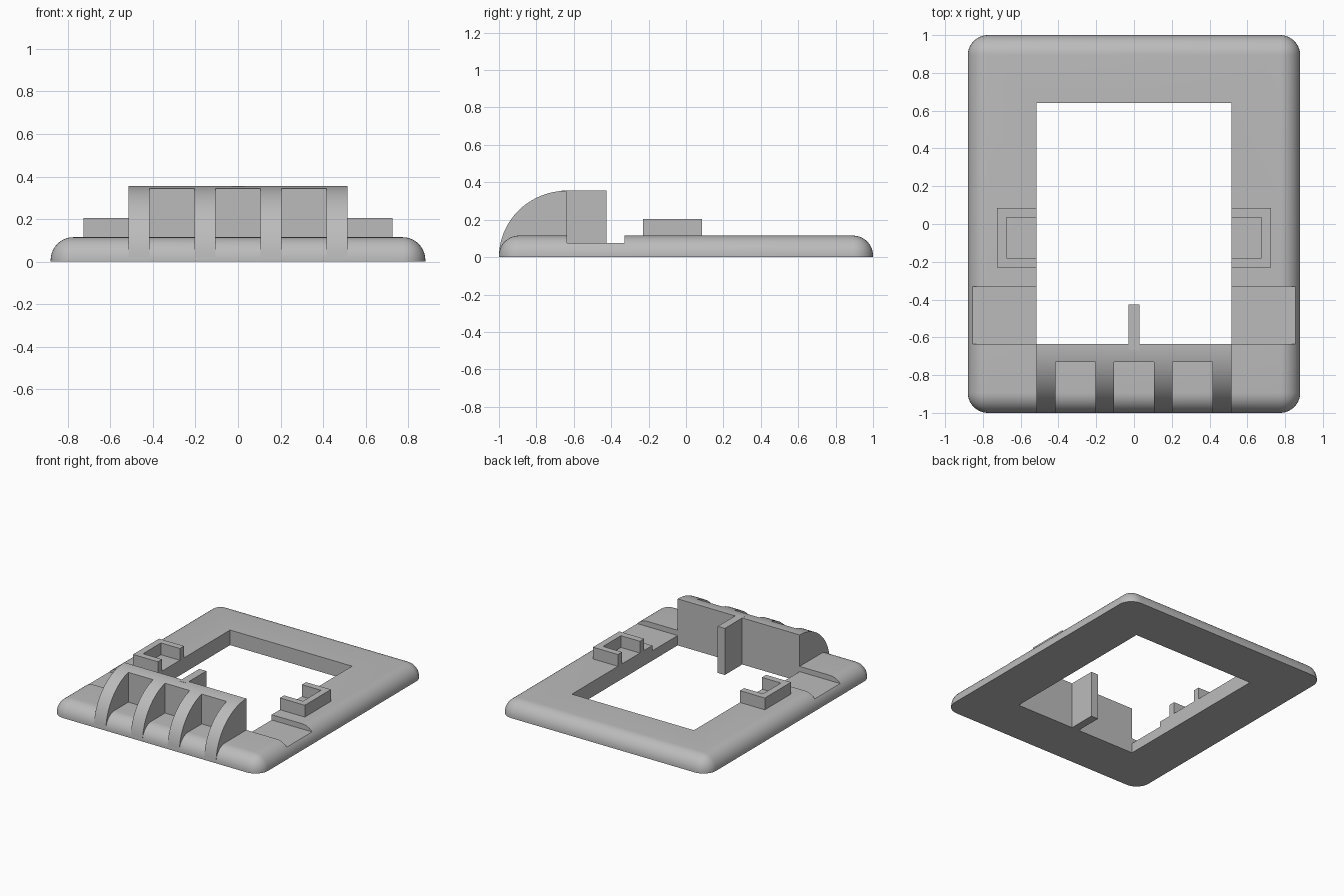
import bpy, bmesh, math

cube = bpy.data.objects.get("Cube")
if cube:
    bpy.data.objects.remove(cube, do_unlink=True)

grey = bpy.data.materials.new("light grey")
grey.use_nodes = True
colour = (0.5, 0.5, 0.5, 1)
grey.diffuse_color = colour
grey.node_tree.nodes["Principled BSDF"].inputs["Base Color"].default_value = colour

PLATE_TOP = 0.115
HOOD_TOP = 0.355
OPEN_X = 0.515
OPEN_FRONT, OPEN_BACK = -0.635, 0.64


def finish(name, bm):
    bmesh.ops.recalc_face_normals(bm, faces=bm.faces)
    mesh = bpy.data.meshes.new(name)
    bm.to_mesh(mesh)
    bm.free()
    mesh.materials.append(grey)
    obj = bpy.data.objects.new(name, mesh)
    bpy.context.collection.objects.link(obj)
    return obj


def box_mesh(x, y, z):
    bm = bmesh.new()
    bmesh.ops.create_cube(bm, size=1)
    for v in bm.verts:
        v.co = [r[0] if c < 0 else r[1] for c, r in zip(v.co, (x, y, z))]
    return bm


def box(name, x, y, z):
    return finish(name, box_mesh(x, y, z))


def extrude(name, points, offset):
    bm = bmesh.new()
    face = bm.faces.new([bm.verts.new(p) for p in points])
    moved = bmesh.ops.extrude_face_region(bm, geom=[face])["geom"]
    verts = [g for g in moved if isinstance(g, bmesh.types.BMVert)]
    bmesh.ops.translate(bm, verts=verts, vec=offset)
    return finish(name, bm)


def activate(obj):
    bpy.ops.object.select_all(action='DESELECT')
    obj.select_set(True)
    bpy.context.view_layer.objects.active = obj


def cut(obj, *cutters):
    activate(obj)
    for cutter in cutters:
        mod = obj.modifiers.new("cut", 'BOOLEAN')
        mod.operation = 'DIFFERENCE'
        mod.solver = 'EXACT'
        mod.object = cutter
        bpy.ops.object.modifier_apply(modifier=mod.name)
        bpy.data.objects.remove(cutter, do_unlink=True)


def smooth(obj):
    activate(obj)
    bpy.ops.object.shade_smooth_by_angle(angle=math.radians(30))


# Base frame: rounded slab with a rectangular opening and two side recesses
bm = box_mesh((-0.88, 0.88), (-1, 1), (0, PLATE_TOP))
edges = [e for e in bm.edges if max(v.co.z for v in e.verts) > 0.01]
bmesh.ops.bevel(bm, geom=edges, offset=0.107, segments=10, profile=0.5,
                affect='EDGES')
frame = finish("base_frame", bm)
cut(frame,
    box("opening_cutter", (-OPEN_X, OPEN_X), (OPEN_FRONT, OPEN_BACK), (-1, 1)),
    box("recess_cutter_left", (0.4, 1), (OPEN_FRONT, -0.33), (0.075, 1)),
    box("recess_cutter_right", (-1, -0.4), (OPEN_FRONT, -0.33), (0.075, 1)))
smooth(frame)

# Front hood: quarter-round body with three pockets that leave four ribs
steps = 32
profile = [(-OPEN_X, OPEN_FRONT, 0.02)]
for i in range(steps + 1):
    a = math.radians(3.5 + 86.5 * i / steps)
    profile.append((-OPEN_X, OPEN_FRONT - 0.365 * math.cos(a),
                    HOOD_TOP * math.sin(a)))
hood = extrude("front_hood", profile, (2 * OPEN_X, 0, 0))
cut(hood, *[box("pocket_cutter", (x - 0.105, x + 0.105), (-1.2, -0.73), (-0.1, 1))
            for x in (-0.31, 0, 0.31)])
smooth(hood)

# Fin behind the hood
box("hood_fin", (-0.03, 0.03), (OPEN_FRONT - 0.03, -0.425), (0, HOOD_TOP))

# U-shaped side clips, open towards the opening
for side, s in (("left", 1), ("right", -1)):
    outline = [(OPEN_X, -0.23), (0.725, -0.23), (0.725, 0.085), (OPEN_X, 0.085),
               (OPEN_X, 0.035), (0.675, 0.035), (0.675, -0.18), (OPEN_X, -0.18)]
    extrude(side + "_clip", [(s * x, y, 0.1) for x, y in outline], (0, 0, 0.105))
